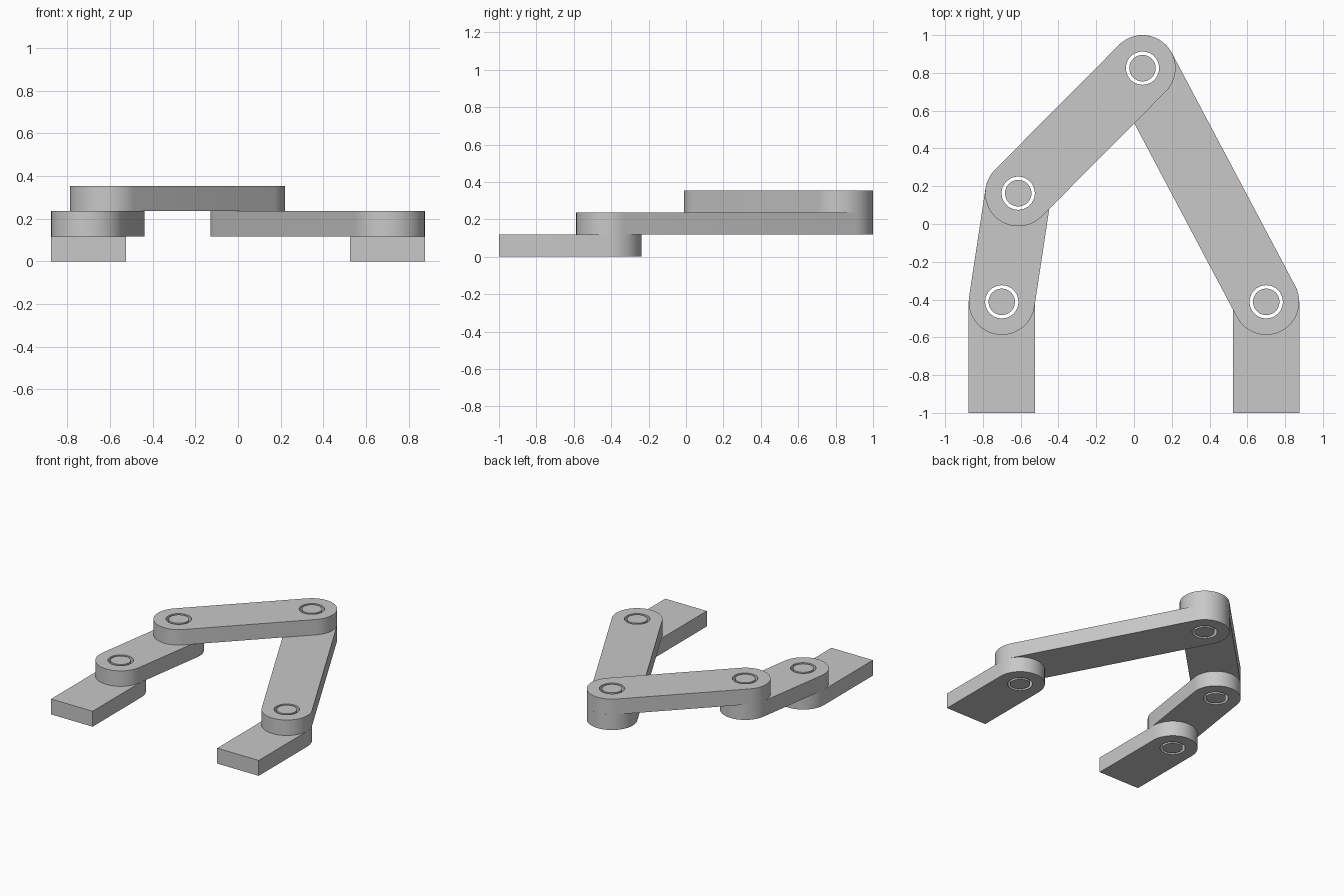
import bpy, bmesh, math
from mathutils import Vector

old = bpy.data.objects.get("Cube")
if old:
    bpy.data.objects.remove(old, do_unlink=True)

R = 0.175        # half width of every bar
HOLE = 0.088     # radius of the pin holes
PIN = 0.07       # radius of the pins
T = 0.1176       # bar thickness
SEG = 48         # sides of a full circle

grey = bpy.data.materials.new("light grey")
grey.use_nodes = True
grey.diffuse_color = (0.58, 0.58, 0.58, 1)
grey.node_tree.nodes["Principled BSDF"].inputs["Base Color"].default_value = grey.diffuse_color

# Joint centres of the linkage
right_base = Vector((-0.7, -0.412))
right_elbow = Vector((-0.613, 0.163))
top_joint = Vector((0.045, 0.825))
left_base = Vector((0.7, -0.412))


def arc(centre, radius, start, sweep, steps):
    return [centre + radius * Vector((math.cos(start + sweep * i / steps),
                                      math.sin(start + sweep * i / steps)))
            for i in range(steps)]


def circle(centre, radius):
    return arc(centre, radius, 0, math.tau, SEG)


def half_round(centre, facing):
    pts = arc(centre, R, facing - math.pi / 2, math.pi, SEG // 2)
    side = facing + math.pi / 2
    return pts + [centre + R * Vector((math.cos(side), math.sin(side)))]


def plate(name, loops, z, height):
    """Fill the outline loops, leaving inner loops open, and extrude upward."""
    bm = bmesh.new()
    edges = []
    for loop in loops:
        vs = [bm.verts.new((p.x, p.y, z)) for p in loop]
        edges += [bm.edges.new((a, b)) for a, b in zip(vs, vs[1:] + vs[:1])]
    if len(loops) == 1:
        bm.faces.new(bm.verts[:])
    else:
        bmesh.ops.triangle_fill(bm, edges=edges, use_beauty=True, normal=(0, 0, 1))
    top = bmesh.ops.extrude_face_region(bm, geom=bm.faces[:], use_keep_orig=True)
    bmesh.ops.translate(bm, vec=(0, 0, height),
                        verts=[g for g in top["geom"] if isinstance(g, bmesh.types.BMVert)])
    bmesh.ops.recalc_face_normals(bm, faces=bm.faces[:])
    mesh = bpy.data.meshes.new(name)
    bm.to_mesh(mesh)
    bm.free()
    mesh.materials.append(grey)
    obj = bpy.data.objects.new(name, mesh)
    bpy.context.collection.objects.link(obj)
    bpy.ops.object.select_all(action="DESELECT")
    obj.select_set(True)
    bpy.context.view_layer.objects.active = obj
    bpy.ops.object.shade_smooth_by_angle(angle=math.radians(30))


def link_bar(name, a, b, level):
    d = b - a
    facing = math.atan2(d.y, d.x)
    outline = half_round(b, facing) + half_round(a, facing + math.pi)
    plate(name, [outline, circle(a, HOLE), circle(b, HOLE)], level * T, T)


def base_bar(name, joint):
    square_end = [Vector((joint.x - R, -1)), Vector((joint.x + R, -1))]
    outline = half_round(joint, math.pi / 2) + square_end
    plate(name, [outline, circle(joint, HOLE)], 0, T)


# Square-ended base bars
base_bar("right_base_bar", right_base)
base_bar("left_base_bar", left_base)

# Moving bars, stacked by level
link_bar("short_crank", right_base, right_elbow, 1)
link_bar("long_rocker", left_base, top_joint, 1)
link_bar("coupler", right_elbow, top_joint, 2)

# Pins, each passing through two bars
for name, joint, level in (("right_base_pin", right_base, 0), ("left_base_pin", left_base, 0),
                           ("elbow_pin", right_elbow, 1), ("top_pin", top_joint, 1)):
    plate(name, [circle(joint, PIN)], level * T, 2 * T)
